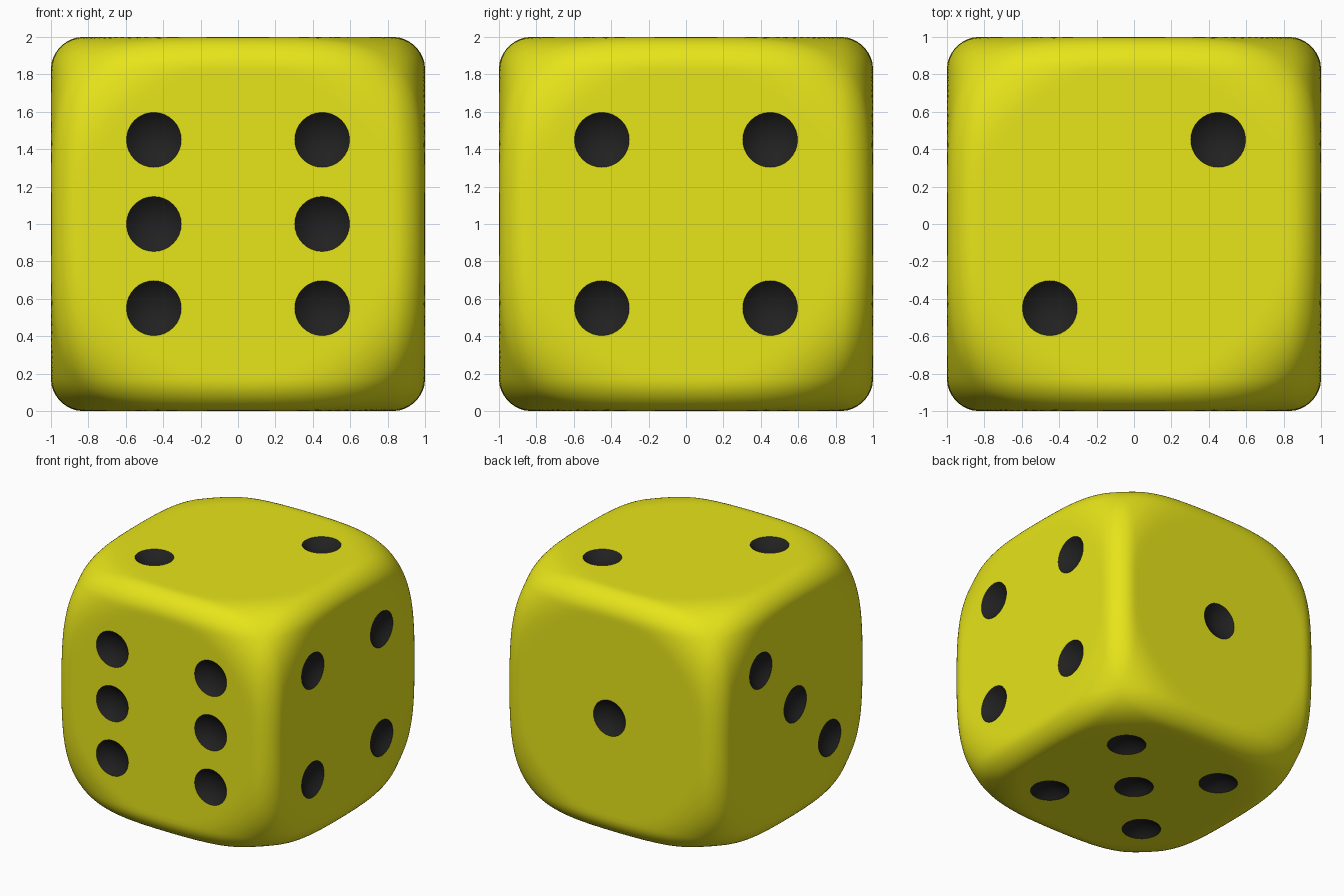
import bpy, bmesh
from mathutils import Vector, Matrix

if "Cube" in bpy.data.objects:
    bpy.data.objects.remove(bpy.data.objects["Cube"])

EDGE_R = 0.17      # rounding of the cube edges
BALL_R = 1.46      # ball that trims the corners
BLEND = 0.155      # softness between faces and corner cuts
PIP_R, PIP_DEPTH, S = 0.147, 0.06, 0.45


def material(name, rgb):
    m = bpy.data.materials.new(name)
    m.diffuse_color = (*rgb, 1)
    m.use_nodes = True
    m.node_tree.nodes["Principled BSDF"].inputs["Base Color"].default_value = m.diffuse_color
    return m


def distance(p):
    """Rounded box softly intersected with a ball."""
    q = [abs(c) - (1 - EDGE_R) for c in p]
    box = Vector([max(c, 0) for c in q]).length + min(max(q), 0) - EDGE_R
    ball = p.length - BALL_R
    h = max(BLEND - abs(box - ball), 0)
    return max(box, ball) + h * h / (4 * BLEND)


def to_surface(p):
    lo, hi = 0.5, 1.0
    for _ in range(18):
        mid = (lo + hi) / 2
        if distance(p * mid) > 0:
            hi = mid
        else:
            lo = mid
    return p * hi


def make_object(name, bm, mats):
    me = bpy.data.meshes.new(name)
    bm.to_mesh(me)
    bm.free()
    for m in mats:
        me.materials.append(m)
    ob = bpy.data.objects.new(name, me)
    bpy.context.collection.objects.link(ob)
    return ob


mats = [material("yellow", (0.8, 0.78, 0.01)), material("black", (0.015, 0.015, 0.015))]
lift = Vector((0, 0, 1))

# Die body: gridded cube pulled onto the rounded shape
bm = bmesh.new()
bmesh.ops.create_cube(bm, size=2)
bmesh.ops.subdivide_edges(bm, edges=bm.edges[:], cuts=59, use_grid_fill=True)
for v in bm.verts:
    v.co = to_surface(v.co.copy()) + lift
die = make_object("die_body", bm, mats)

# Pip layouts as (u, v) on each face
corners = [(a, b) for a in (-S, S) for b in (-S, S)]
diagonal = [(-S, -S), (S, S)]
faces = [
    (lambda u, v, d: (u, -d, v), corners + [(-S, 0), (S, 0)]),  # front 6
    (lambda u, v, d: (d, u, v), corners),                       # right 4
    (lambda u, v, d: (u, v, d), diagonal),                      # top 2
    (lambda u, v, d: (u, d, v), [(0, 0)]),                      # back 1
    (lambda u, v, d: (-d, u, v), diagonal + [(0, 0)]),          # left 3
    (lambda u, v, d: (u, v, -d), corners + [(0, 0)]),           # bottom 5
]

# Cutter balls that dish out the pips
ball_r = (PIP_R ** 2 + PIP_DEPTH ** 2) / (2 * PIP_DEPTH)
centre = 1 - PIP_DEPTH + ball_r
bm = bmesh.new()
for place, spots in faces:
    axis = Vector(place(0, 0, 1))
    turn = Vector((0, 0, 1)).rotation_difference(axis).to_matrix().to_4x4()
    for u, v in spots:
        loc = Vector(place(u, v, centre)) + lift
        bmesh.ops.create_uvsphere(bm, u_segments=32, v_segments=24, radius=ball_r,
                                  matrix=Matrix.Translation(loc) @ turn)
for f in bm.faces:
    f.material_index = 1
cutter = make_object("pip_cutter", bm, mats)
cutter.hide_render = True

# Cut, then shade smooth with crisp pip rims
mod = die.modifiers.new("pips", 'BOOLEAN')
mod.operation = 'DIFFERENCE'
mod.solver = 'EXACT'
mod.object = cutter
bpy.context.view_layer.objects.active = die
die.select_set(True)
bpy.ops.object.modifier_apply(modifier=mod.name)
bpy.data.objects.remove(cutter)
bpy.ops.object.shade_smooth_by_angle(angle=0.52)
